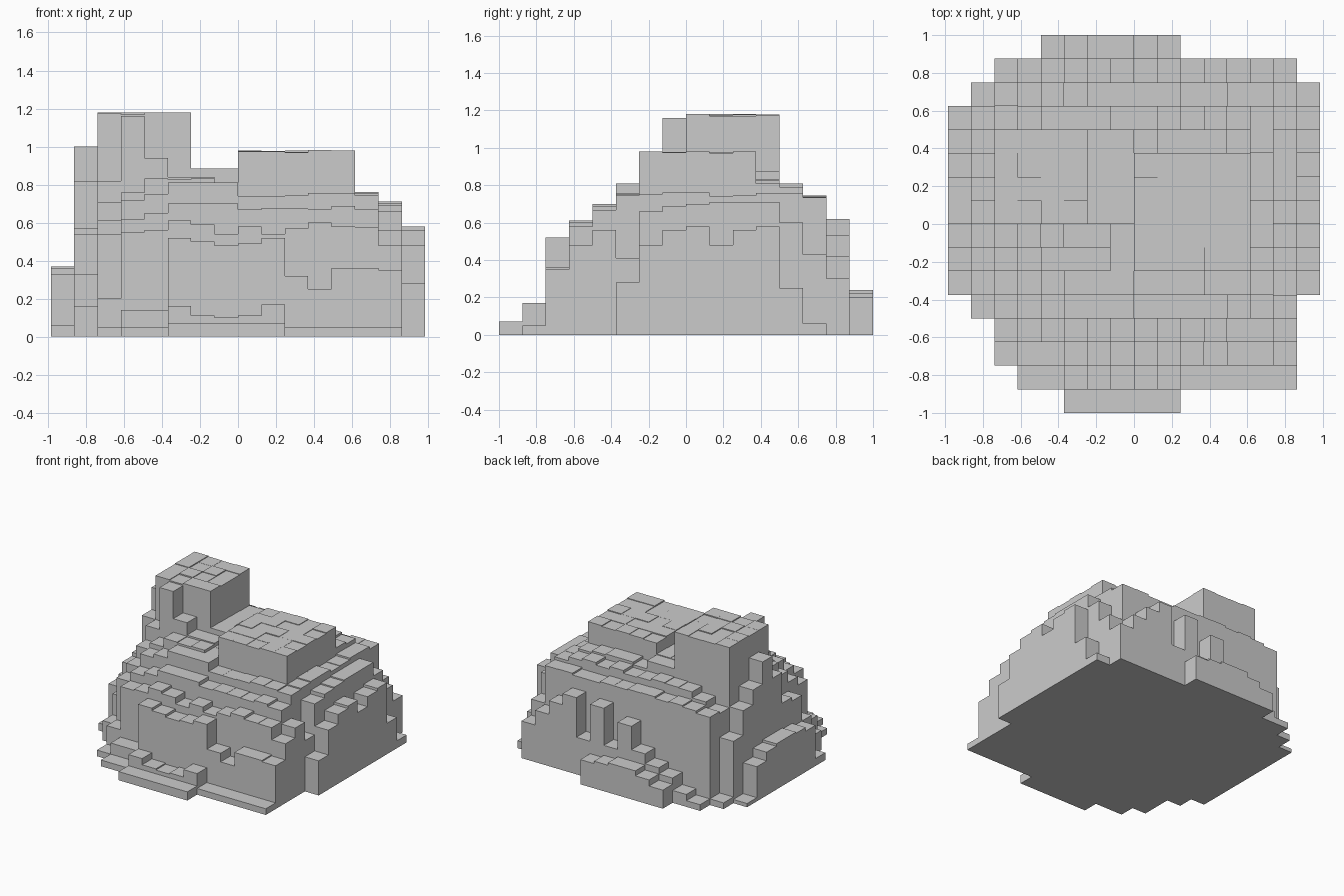
import bpy, bmesh, random

if "Cube" in bpy.data.objects:
    bpy.data.objects.remove(bpy.data.objects["Cube"])

random.seed(4)
N, DX, DY = 16, 0.1231, 0.125

# Footprint: first and last column of every row, front to back
SPANS = [(5, 9), (3, 14), (2, 14), (2, 14), (1, 14)] + [(0, 15)] * 8 + [(1, 15), (2, 14), (4, 9)]

# Terrace heights stepping inwards from each side
FRONT = [.07, .05, .4, .58, .675, .75]
BACK = [.22, .4, .735, .80]
LEFT = [.36, .57, .70, .75]
RIGHT = [.57, .70, .75]
TOP = .82


def step(profile, k):
    return profile[k] if k < len(profile) else TOP


H = {}
part = {}
for j, (a, b) in enumerate(SPANS):
    for i in range(a, b + 1):
        z = min(step(FRONT, j), step(BACK, N - 1 - j), step(LEFT, i), step(RIGHT, N - 1 - i))
        H[i, j] = z + random.uniform(-.012, .012) * (z > .1)
        part[i, j] = "stepped_hill"


def run(i, j, heights, di=1, dj=0):
    """Set a row (or column) of steps starting at one cell."""
    for k, z in enumerate(heights):
        H[i + k * di, j + k * dj] = z


def block(name, i0, i1, j0, j1, z):
    """Raise a rectangular part above the terraces."""
    for i in range(i0, i1 + 1):
        for j in range(j0, j1 + 1):
            H[i, j] = z + random.uniform(-.006, .006)
            part[i, j] = name


# Broken steps along the front
run(5, 1, [.16, .11, .10, .11, .17])
run(2, 2, [.05, .14, .14, .52, .50, .48, .49, .52, .32, .25, .36, .36, .35])
run(2, 3, [.20, .55, .56, .61, .59, .54, .58, .54, .57, .60])
run(2, 4, [.54, .62, .65, .70, .70, .70])
run(2, 5, [.61, .72, .75, .81, .81, .81])
# Broken steps along the back
run(2, 14, [.05, .10, .20, .25, .33, .52, .30, .60, .30, .62, .53, .42, .30])
run(4, 15, [.15, .20, .24, .24, .22, .20])
# Left side ramp and buttress
run(0, 5, [.06, .33, .36, .37, .37, .35, .28, .03], 0, 1)
run(1, 4, [.16, .33, .54, .57, .82, 1.0, .82, .70, .50, .05], 0, 1)
# Right side steps
run(14, 3, [.48, .56, .41, .66, .69, .70, .71, .71, .71, .60, .43], 0, 1)
run(15, 5, [.28, .48, .56, .58, .48, .56, .58, .25, .06], 0, 1)
# Tower, its front pillar, and the broad upper block
block("tower", 2, 5, 8, 11, 1.175)
run(2, 7, [.82, 1.16, .94, .84, .84])
block("upper_block", 8, 12, 6, 10, .975)
block("saddle", 6, 7, 8, 11, .88)


def build(name):
    """Make the outer surface of one part: tops, bottoms and exposed walls."""
    bm = bmesh.new()

    def quad(*pts):
        bm.faces.new([bm.verts.new(p) for p in pts])

    for (i, j), z in H.items():
        if part[i, j] != name:
            continue
        x0, x1 = (i - 8) * DX, (i - 7) * DX
        y0, y1 = (j - 8) * DY, (j - 7) * DY
        quad((x0, y0, z), (x1, y0, z), (x1, y1, z), (x0, y1, z))
        quad((x0, y1, 0), (x1, y1, 0), (x1, y0, 0), (x0, y0, 0))
        sides = [(0, -1, x0, y0, x1, y0), (1, 0, x1, y0, x1, y1),
                 (0, 1, x1, y1, x0, y1), (-1, 0, x0, y1, x0, y0)]
        for di, dj, ax, ay, bx, by in sides:
            low = H.get((i + di, j + dj), 0)
            if low < z:
                quad((ax, ay, low), (bx, by, low), (bx, by, z), (ax, ay, z))
    bmesh.ops.remove_doubles(bm, verts=bm.verts, dist=1e-5)
    mesh = bpy.data.meshes.new(name)
    bm.to_mesh(mesh)
    bm.free()
    bpy.context.collection.objects.link(bpy.data.objects.new(name, mesh))


for name in sorted(set(part.values())):
    build(name)
